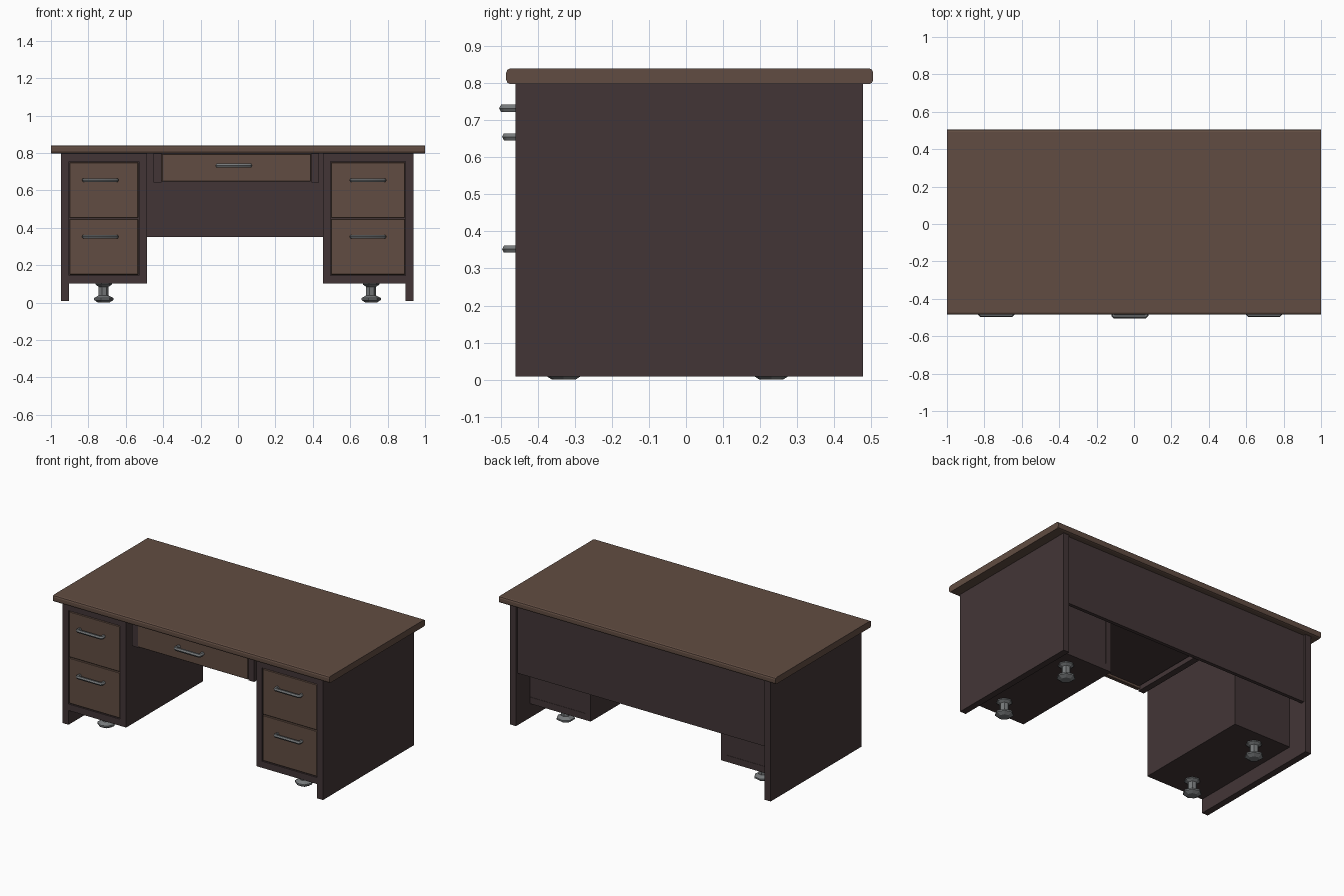
import bpy, bmesh, math

if "Cube" in bpy.data.objects:
    bpy.data.objects.remove(bpy.data.objects["Cube"])


def material(name, rgb):
    m = bpy.data.materials.new(name)
    m.diffuse_color = (*rgb, 1)
    m.use_nodes = True
    m.node_tree.nodes["Principled BSDF"].inputs["Base Color"].default_value = m.diffuse_color
    return m


BROWN = material("brown wood", (0.120, 0.073, 0.054))
DARK = material("dark wood", (0.055, 0.036, 0.037))
METAL = material("grey metal", (0.18, 0.19, 0.195))


def add(name, bm, mat):
    bmesh.ops.recalc_face_normals(bm, faces=bm.faces)
    me = bpy.data.meshes.new(name)
    bm.to_mesh(me)
    bm.free()
    me.materials.append(mat)
    ob = bpy.data.objects.new(name, me)
    bpy.context.collection.objects.link(ob)
    return ob


def box(name, x, y, z, mat, bevel=0):
    bm = bmesh.new()
    bmesh.ops.create_cube(bm, size=1)
    for v in bm.verts:
        for i, (a, b) in enumerate((x, y, z)):
            v.co[i] = a if v.co[i] < 0 else b
    if bevel:
        bmesh.ops.bevel(bm, geom=bm.edges[:], offset=bevel, segments=1, affect='EDGES')
    return add(name, bm, mat)


def lathe(name, profile, sides, x, y, mat):
    bm = bmesh.new()
    rings = [[bm.verts.new((x + r * math.cos(math.tau * i / sides),
                            y + r * math.sin(math.tau * i / sides), z))
              for i in range(sides)] for r, z in profile]
    for a, b in zip(rings, rings[1:]):
        for i in range(sides):
            j = (i + 1) % sides
            bm.faces.new((a[i], a[j], b[j], b[i]))
    bm.faces.new(rings[0])
    bm.faces.new(rings[-1])
    return add(name, bm, mat)


def handle(name, x, z, base, front, r=0.011):
    # bent bar swept along a short path
    cu = bpy.data.curves.new(name, 'CURVE')
    cu.dimensions = '3D'
    cu.bevel_depth, cu.bevel_resolution, cu.use_fill_caps = r, 1, True
    yb = front + r
    pts = [(-0.086, base), (-0.088, yb + 0.006), (-0.082, yb),
           (0.082, yb), (0.088, yb + 0.006), (0.086, base)]
    sp = cu.splines.new('POLY')
    sp.points.add(len(pts) - 1)
    for p, (px, py) in zip(sp.points, pts):
        p.co = (x + px, py, z, 1)
    cu.materials.append(METAL)
    ob = bpy.data.objects.new(name, cu)
    bpy.context.collection.objects.link(ob)
    bpy.ops.object.select_all(action='DESELECT')
    ob.select_set(True)
    bpy.context.view_layer.objects.active = ob
    bpy.ops.object.convert(target='MESH')
    bpy.ops.object.shade_smooth_by_angle(angle=math.radians(50))


# table top with rounded front and back edges
bm = bmesh.new()
c, d = 0.012, 0.0035
y0, y1, z0, z1 = -0.485, 0.505, 0.797, 0.84
prof = [(y0 + c, z0), (y0 + d, z0 + d), (y0, z0 + c), (y0, z1 - c), (y0 + d, z1 - d), (y0 + c, z1),
        (y1 - c, z1), (y1 - d, z1 - d), (y1, z1 - c), (y1, z0 + c), (y1 - d, z0 + d), (y1 - c, z0)]
face = bm.faces.new([bm.verts.new((-1, y, z)) for y, z in prof])
ext = bmesh.ops.extrude_face_region(bm, geom=[face])
for v in ext["geom"]:
    if isinstance(v, bmesh.types.BMVert):
        v.co.x = 1
add("table_top", bm, BROWN)

# outer side panels and back panel
TOP = 0.797
box("left_side_panel", (-0.947, -0.904), (-0.46, 0.478), (0.009, TOP), DARK)
box("right_side_panel", (0.895, 0.937), (-0.46, 0.478), (0.009, TOP), DARK)
box("back_panel", (-0.904, 0.895), (0.44, 0.463), (0.35, TOP), DARK)

FRONT, BACK = -0.46, 0.335
# pedestals: outer x, inner x, drawer inner x, foot x, handle x
for side, xo, xi, xd, xf, xh in (("left", -0.904, -0.487, -0.53, -0.72, -0.736),
                                 ("right", 0.895, 0.455, 0.495, 0.71, 0.695)):
    span = tuple(sorted((xo, xd)))
    box(side + "_inner_wall", sorted((xi, xd)), (FRONT, BACK), (0.102, TOP), DARK)
    box(side + "_pedestal_base", span, (FRONT, BACK), (0.102, 0.145), DARK)
    box(side + "_pedestal_top", span, (FRONT, BACK), (0.755, TOP), DARK)
    box(side + "_pedestal_back", span, (BACK - 0.025, BACK - 0.002), (0.145, 0.755), DARK)
    # drawers with handles
    for level, zb in (("lower", 0.148), ("upper", 0.451)):
        box(f"{side}_{level}_drawer", (span[0] + 0.002, span[1] - 0.002),
            (FRONT + 0.002, BACK - 0.03), (zb, zb + 0.300), BROWN, 0.004)
        handle(f"{side}_{level}_handle", xh, zb + 0.204, FRONT + 0.01, -0.497)
    # turned metal feet
    for end, y in (("front", -0.33), ("back", 0.23)):
        lathe(f"{side}_{end}_foot",
              [(0.032, 0), (0.055, 0.014), (0.055, 0.024), (0.028, 0.038),
               (0.028, 0.084), (0.046, 0.096), (0.048, 0.104)], 7, xf, y, METAL)

# centre drawer hung between two rails
box("left_drawer_rail", (-0.452, -0.41), (-0.45, 0.28), (0.642, TOP), DARK)
box("right_drawer_rail", (0.392, 0.432), (-0.45, 0.28), (0.642, TOP), DARK)
box("centre_drawer_front", (-0.408, 0.390), (-0.455, -0.43), (0.648, 0.795), BROWN, 0.003)
box("centre_drawer_tray", (-0.40, 0.382), (-0.43, 0.26), (0.664, 0.79), DARK)
handle("centre_handle", -0.022, 0.732, -0.45, -0.505, 0.012)
